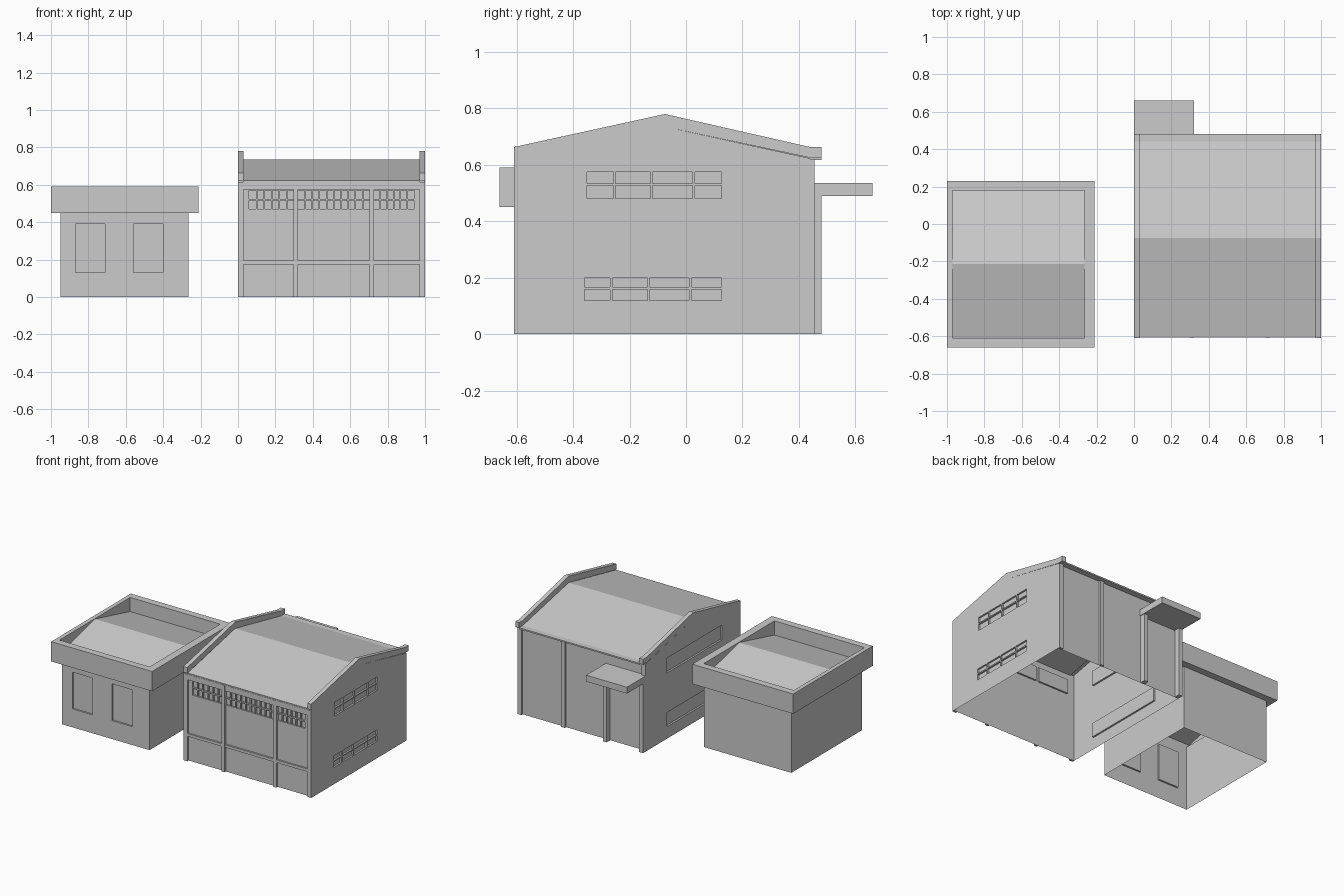
import bpy, bmesh
from mathutils import Vector

if "Cube" in bpy.data.objects:
    bpy.data.objects.remove(bpy.data.objects["Cube"])


def finish(name, bm):
    me = bpy.data.meshes.new(name)
    bm.to_mesh(me)
    bm.free()
    ob = bpy.data.objects.new(name, me)
    bpy.context.collection.objects.link(ob)
    return ob


def add_box(bm, x, y, z):
    m = bmesh.ops.create_cube(bm, size=1)
    for v in m['verts']:
        v.co = [r[0] if c < 0 else r[1] for c, r in zip(v.co, (x, y, z))]


def boxes(name, items):
    bm = bmesh.new()
    for it in items:
        add_box(bm, *it)
    return finish(name, bm)


def prism(name, x0, x1, pts):
    """Profile in the yz plane, extruded along x."""
    bm = bmesh.new()
    f = bm.faces.new([bm.verts.new((x0, y, z)) for y, z in pts])
    if x1 != x0:
        r = bmesh.ops.extrude_face_region(bm, geom=[f])
        vs = [g for g in r['geom'] if isinstance(g, bmesh.types.BMVert)]
        bmesh.ops.translate(bm, verts=vs, vec=(x1 - x0, 0, 0))
        bmesh.ops.recalc_face_normals(bm, faces=bm.faces)
    return finish(name, bm)


def wall(name, axis, at, out, u, h, holes=(), depth=0.012):
    """Thin upright wall with recessed panes; axis is the run, out the facing sign."""
    def p(a, z, d=0):
        o = at - out * d
        return (a, o, z) if axis == 'x' else (o, a, z)
    bm = bmesh.new()

    def quad(*c):
        bm.faces.new([bm.verts.new(v) for v in c])
    us = sorted({*u, *[v for q in holes for v in q[:2]]})
    zs = sorted({0, h, *[v for q in holes for v in q[2:]]})
    for a, b in zip(us, us[1:]):
        for c, d in zip(zs, zs[1:]):
            if not any(q[0] <= a < q[1] and q[2] <= c < q[3] for q in holes):
                quad(p(a, c), p(b, c), p(b, d), p(a, d))
    for a, b, c, d in holes:
        ring = [(a, c), (b, c), (b, d), (a, d)]
        quad(*[p(*r, depth) for r in ring])
        for r, s in zip(ring, ring[1:] + ring[:1]):
            quad(p(*r), p(*s), p(*s, depth), p(*r, depth))
    bmesh.ops.remove_doubles(bm, verts=bm.verts, dist=1e-5)
    bmesh.ops.recalc_face_normals(bm, faces=bm.faces)
    bm.faces.ensure_lookup_table()
    facing = Vector((0, out, 0) if axis == 'x' else (out, 0, 0))
    if bm.faces[0].normal.dot(facing) < 0:
        bmesh.ops.reverse_faces(bm, faces=bm.faces)
    return finish(name, bm)


# ---- main hall ----
FY, BY, RY = -0.595, 0.44, -0.075
EAVE, RIDGE = 0.623, 0.735
front_win = [(0.06, 0.30, 0.47, 0.57), (0.32, 0.705, 0.47, 0.57), (0.725, 0.94, 0.47, 0.57)]
right_win = [(-0.35, 0.125, 0.48, 0.575), (-0.36, 0.125, 0.12, 0.20)]
left_win = [(-0.40, 0.21, 0.465, 0.57), (-0.40, 0.21, 0.085, 0.185)]
wall('hall_front_wall', 'x', FY, -1, (0, 1), EAVE, front_win)
wall('hall_back_wall', 'x', BY, 1, (0, 1), EAVE)
wall('hall_right_wall', 'y', 1, 1, (-0.61, BY), EAVE, right_win)
wall('hall_left_wall', 'y', 0, -1, (-0.61, BY), EAVE, left_win)

# gable copings rising above the roof
coping = [(-0.61, EAVE), (-0.61, 0.663), (RY, 0.78), (BY, 0.663), (0.48, 0.663),
          (0.48, 0.625), (BY, 0.625), (RY, RIDGE)]
for side, x0 in (('left', 0), ('right', 0.97)):
    prism(side + '_gable_coping', x0, x0 + 0.03, coping)
    tri = prism(side + '_gable_infill', 0 if side == 'left' else 1, 0 if side == 'left' else 1,
                [(-0.61, EAVE), (BY, EAVE), (RY, RIDGE)])
    if side == 'left':
        tri.data.flip_normals()

# pitched roof with flat back eave
t = 0.008
prism('hall_roof', 0.03, 0.97,
      [(-0.605, EAVE), (RY, RIDGE), (BY, 0.628), (0.48, 0.628),
       (0.48, 0.618), (BY, 0.618), (RY, RIDGE - t), (-0.605, EAVE - t)])

# front pilasters, sill band and head beam
P = (-0.607, FY)
posts = [(0, 0.03), (0.298, 0.322), (0.703, 0.727), (0.97, 1)]
boxes('front_pilasters', [(x, (-0.61, FY), (0, 0.615)) for x in posts])
spans = [(a[1], b[0]) for a, b in zip(posts, posts[1:])]
boxes('front_sill_band', [(s, P, (0.175, 0.195)) for s in spans])
boxes('front_head_beam', [(s, P, (0.575, 0.615)) for s in spans])

# front window bars
bars = []
for (a, b, c, d), n in zip(front_win, (6, 10, 6)):
    for i in range(1, n):
        m = a + (b - a) * i / n
        bars.append(((m - 0.004, m + 0.004), (FY, FY + 0.012), (c, d)))
    bars.append(((a, b), (FY, FY + 0.012), (0.516, 0.524)))
boxes('front_window_bars', bars)

# right window bars
bars = []
for (a, b, c, d), ms in zip(right_win, ((-0.253, -0.122, 0.027), (-0.265, -0.133, 0.015))):
    bars += [((0.988, 1), (m - 0.004, m + 0.004), (c, d)) for m in ms]
    mid = (c + d) / 2 + 0.003
    bars.append(((0.988, 1), (a, b), (mid - 0.004, mid + 0.004)))
boxes('right_window_bars', bars)

# back pilasters, porch posts and canopy
boxes('back_pilasters', [(x, (BY, 0.455), (0, 0.62)) for x in ((0, 0.03), (0.63, 0.66), (0.97, 1))])
boxes('porch_posts', [(x, (BY, 0.48), (0, 0.49)) for x in ((0, 0.03), (0.285, 0.315))])
boxes('porch_canopy', [((0, 0.32), (BY, 0.66), (0.49, 0.535))])

# ---- annex ----
X0, X1, Y0, Y1 = -0.95, -0.265, -0.61, 0.18
wall('annex_front_wall', 'x', Y0, -1, (X0, X1), 0.45,
     [(-0.87, -0.71, 0.13, 0.39), (-0.56, -0.40, 0.13, 0.39)])
wall('annex_back_wall', 'x', Y1, 1, (X0, X1), 0.45)
wall('annex_left_wall', 'y', X0, -1, (Y0, Y1), 0.45)
wall('annex_right_wall', 'y', X1, 1, (Y0, Y1), 0.45)

# parapet ring
Z = (0.45, 0.59)
boxes('annex_parapet', [((-1, -0.21), (-0.66, Y0), Z), ((-1, -0.21), (Y1, 0.23), Z),
                        ((-1, -0.97), (Y0, Y1), Z), ((X1, -0.21), (Y0, Y1), Z)])
# soffit strip between the left wall and the parapet
boxes('annex_soffit', [((-0.97, X0), (Y0, Y1), (0.45, 0.46))])
# low pitched roof inside the parapet
prism('annex_roof', -0.97, X1,
      [(Y0, 0.49), (-0.215, 0.588), (Y1, 0.49), (Y1, 0.48), (-0.215, 0.578), (Y0, 0.48)])
